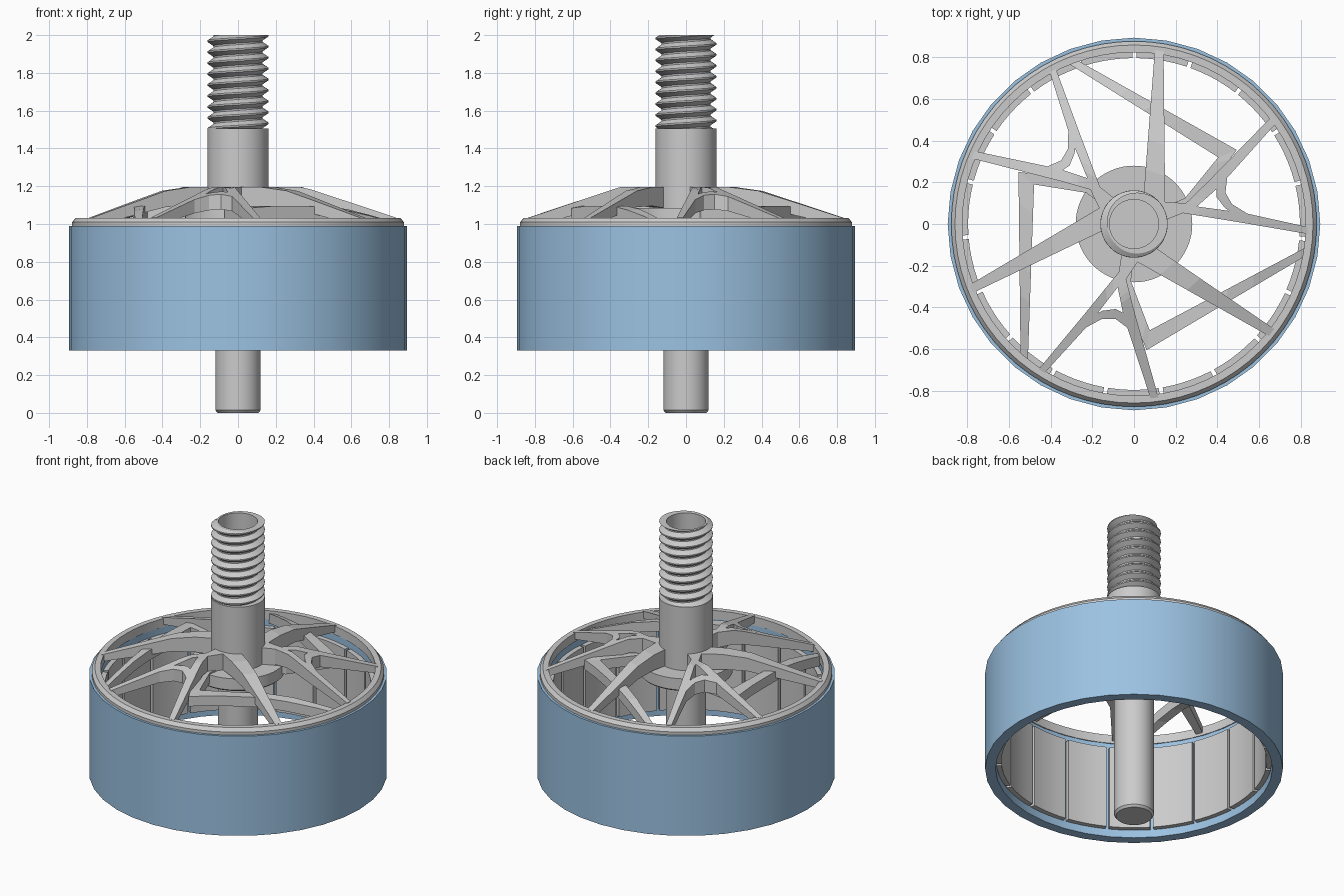
import bpy, bmesh, math
from math import sin, cos, pi, tau, hypot

if "Cube" in bpy.data.objects:
    bpy.data.objects.remove(bpy.data.objects["Cube"])


def finish(bm, name, smooth=True, mat=None):
    bmesh.ops.remove_doubles(bm, verts=bm.verts, dist=1e-5)
    bmesh.ops.dissolve_degenerate(bm, edges=bm.edges, dist=1e-5)
    bmesh.ops.recalc_face_normals(bm, faces=bm.faces)
    me = bpy.data.meshes.new(name)
    bm.to_mesh(me)
    bm.free()
    ob = bpy.data.objects.new(name, me)
    bpy.context.collection.objects.link(ob)
    if mat:
        me.materials.append(mat)
    if smooth:
        bpy.ops.object.select_all(action='DESELECT')
        ob.select_set(True)
        bpy.context.view_layer.objects.active = ob
        bpy.ops.object.shade_smooth_by_angle(angle=math.radians(32))
    return ob


def grid(bm, cols):
    """Quads between neighbouring columns of points."""
    vs = [[bm.verts.new(p) for p in c] for c in cols]
    for a, b in zip(vs, vs[1:]):
        for i in range(len(a) - 1):
            bm.faces.new((a[i], b[i], b[i + 1], a[i + 1]))
    return vs


def revolve(name, profile, n, mat=None):
    bm = bmesh.new()
    grid(bm, [[(r * cos(tau * k / n), r * sin(tau * k / n), z) for r, z in profile]
              for k in range(n + 1)])
    return finish(bm, name, True, mat)


def cone(r):
    """Top height of the spokes: flat by the hub, sloping to the rim."""
    return 1.195 - 0.165 * min(1, max(0, (r - 0.35) / 0.5))


def spoke_top(r):
    return cone(r)


def spoke_bottom(r):
    return cone(r) - (0.125 - 0.08 * min(1, r / 0.84))


def low_top(r):
    return min(1.095, cone(r) - 0.025)


def low_bottom(r):
    return low_top(r) - 0.065


def strip(name, left, right, top=spoke_top, bottom=spoke_bottom, sub=5):
    """Bar between two plan edges, repeated three times round the axis."""
    bm = bmesh.new()
    pairs = []
    for i in range(len(left) - 1):
        for k in range(sub + (i == len(left) - 2)):
            t = k / sub
            pairs.append([tuple(e[i][j] * (1 - t) + e[i + 1][j] * t for j in (0, 1))
                          for e in (left, right)])
    for turn in range(3):
        c, s = cos(tau * turn / 3), sin(tau * turn / 3)
        cols = []
        for l, r in pairs:
            ring = []
            for (x, y), f in ((l, top), (r, top), (r, bottom), (l, bottom)):
                ring.append((c * x - s * y, s * x + c * y, f(hypot(x, y))))
            cols.append(ring + ring[:1])
        vs = grid(bm, cols)
        bm.faces.new(vs[0][:4])
        bm.faces.new(vs[-1][:4])
    return finish(bm, name, False)


blue = bpy.data.materials.new("blue_metal")
blue.diffuse_color = (0.33, 0.54, 0.76, 1)
blue.use_nodes = True
blue.node_tree.nodes["Principled BSDF"].inputs["Base Color"].default_value = blue.diffuse_color

# Outer blue ring
revolve("outer_ring", [(0.895, 0.33), (0.895, 0.99), (0.832, 0.99), (0.832, 0.33), (0.895, 0.33)], 36, blue)

# Top rim with a chamfered outer edge
revolve("top_rim", [(0.825, 0.975), (0.878, 0.975), (0.878, 1.01), (0.86, 1.032),
                    (0.825, 1.032), (0.825, 0.975)], 72)

# Curved magnets lining the ring
bm = bmesh.new()
N = 19
for m in range(N):
    a0 = math.radians(222.4) + tau * m / N + 0.012
    a1 = a0 + tau / N - 0.024
    cols = []
    for k in range(6):
        a = a0 + (a1 - a0) * k / 5
        cols.append([(r * cos(a), r * sin(a), z) for r, z in
                     ((0.797, 0.38), (0.828, 0.38), (0.828, 0.93), (0.797, 0.93), (0.797, 0.38))])
    vs = grid(bm, cols)
    bm.faces.new(vs[0][:4])
    bm.faces.new(vs[-1][:4])
finish(bm, "magnets")

# Spokes: single spoke, the two arms of the fork, and the web closing the fork
strip("single_spoke", [(0.10, 0.835), (0.045, 0.12)], [(0.142, 0.83), (0.15, 0.08)])
strip("fork_arm_side", [(-0.765, 0.35), (-0.36, 0.265), (-0.21, 0.215), (-0.09, 0.12)],
      [(-0.78, 0.315), (-0.35, 0.205), (-0.21, 0.165), (-0.145, 0.03)])
strip("fork_arm_back", [(-0.405, 0.73), (-0.31, 0.43), (-0.22, 0.21), (-0.13, 0.08)],
      [(-0.375, 0.745), (-0.255, 0.42), (-0.16, 0.17), (-0.08, 0.11)])
strip("fork_web", [(-0.42, 0.275), (-0.35, 0.305), (-0.318, 0.36), (-0.315, 0.46)],
      [(-0.35, 0.255), (-0.31, 0.28), (-0.285, 0.34), (-0.28, 0.41)])

# Lower braces running from the rim to a corner, then in to the hub
strip("low_brace", [(-0.545, -0.64), (-0.555, 0.25), (-0.22, 0.21), (-0.13, 0.15)],
      [(-0.51, -0.66), (-0.48, 0.19), (-0.23, 0.15), (-0.15, 0.09)], low_top, low_bottom, 6)

# Hub disc, tube and lower shaft
revolve("hub_disc", [(0.11, 1.0), (0.27, 1.0), (0.28, 1.01), (0.28, 1.085), (0.11, 1.085), (0.11, 1.0)], 64)
revolve("tube", [(0.11, 1.0), (0.162, 1.0), (0.162, 1.505), (0.118, 1.505)], 48)
revolve("lower_shaft", [(0, 0), (0.108, 0), (0.12, 0.014), (0.12, 1.1), (0, 1.1)], 48)

# Threaded end with a blind bore: helical rows trimmed flat at both ends
P, Z0, Z1, SEG = 0.058, 1.5, 2.0, 48
prof = [(0.0, 0.13), (0.14, 0.13), (0.5, 0.161), (0.64, 0.161), (1.0, 0.13)]


def thread_radius(u):
    u %= 1
    for (u0, r0), (u1, r1) in zip(prof, prof[1:]):
        if u <= u1:
            return r0 + (r1 - r0) * (u - u0) / (u1 - u0)


bm = bmesh.new()
cols = []
for k in range(SEG + 1):
    f = k / SEG
    a = tau * f
    col = []
    for turn in range(-2, 11):
        for u, _ in prof[:4]:
            z = min(Z1, max(Z0, Z0 + (turn + u + f) * P))
            r = thread_radius((z - Z0) / P - f + 1e-7)
            col.append((r * cos(a), r * sin(a), z))
    for r, z in ((0.118, 2.0), (0.118, 1.25), (0, 1.25)):
        col.append((r * cos(a), r * sin(a), z))
    cols.append(col)
grid(bm, cols)
finish(bm, "threaded_end")
